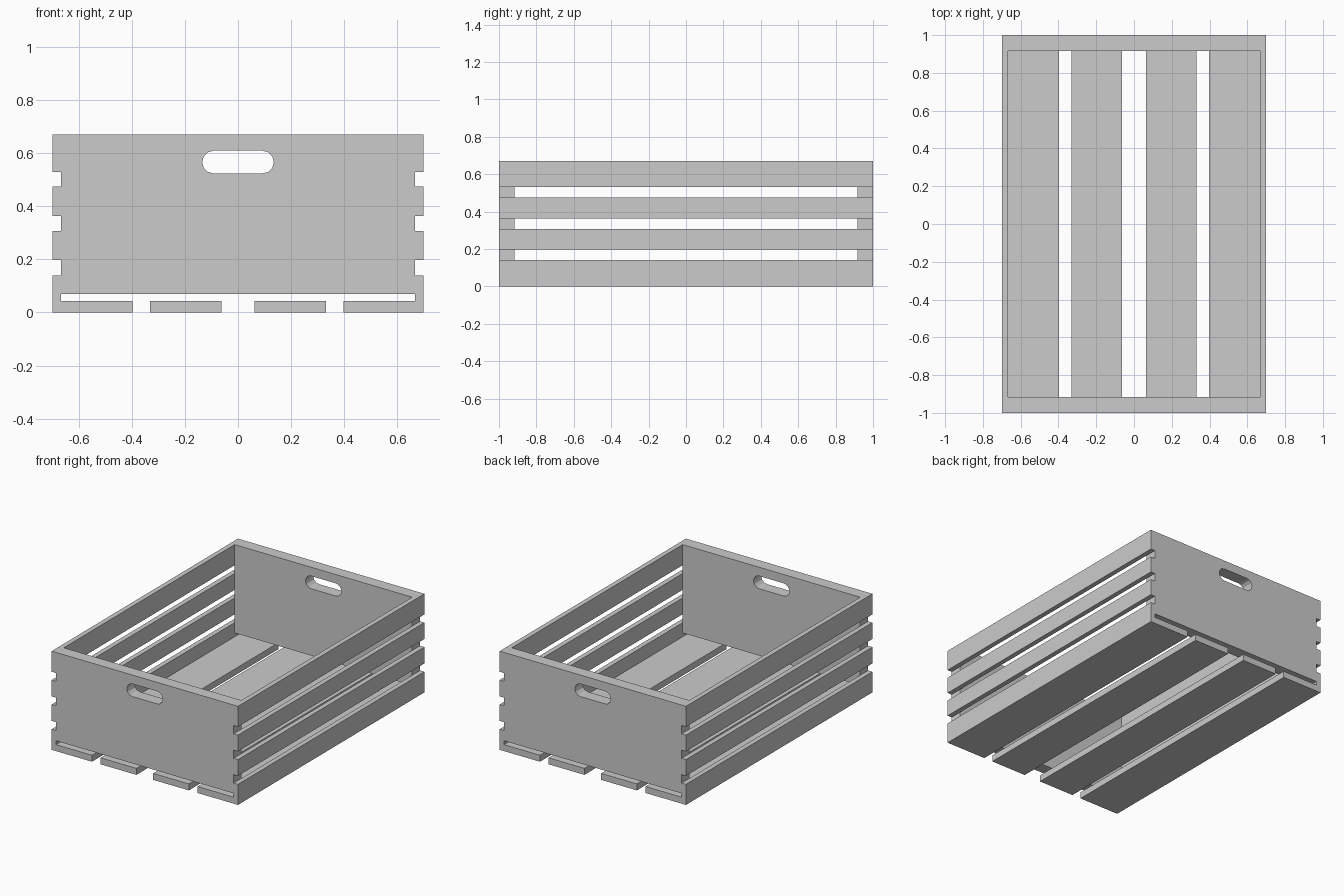
import bpy, bmesh
from math import sin, cos, pi

if "Cube" in bpy.data.objects:
    bpy.data.objects.remove(bpy.data.objects["Cube"])

W, L, T = 0.70, 1.0, 0.033      # half width, half length, side board thickness
INNER = W - T


def finish(bm, name):
    bmesh.ops.recalc_face_normals(bm, faces=bm.faces)
    me = bpy.data.meshes.new(name)
    bm.to_mesh(me)
    bm.free()
    ob = bpy.data.objects.new(name, me)
    bpy.context.collection.objects.link(ob)
    return ob


def board(name, x0, x1, y0, y1, z0, z1):
    bm = bmesh.new()
    bmesh.ops.create_cube(bm, size=1)
    for v in bm.verts:
        v.co.x = x0 + (v.co.x + 0.5) * (x1 - x0)
        v.co.y = y0 + (v.co.y + 0.5) * (y1 - y0)
        v.co.z = z0 + (v.co.z + 0.5) * (z1 - z0)
    return finish(bm, name)


def end_panel(name, y0, y1):
    outline = [(-INNER, 0.07), (INNER, 0.07), (INNER, 0.67), (-INNER, 0.67)]
    # rounded hand hole
    r, cx, cz, n = 0.043, 0.092, 0.567, 6
    hole = [(s * (cx + r * sin(pi * i / n)), cz + s * r * cos(pi * i / n))
            for s in (1, -1) for i in range(n + 1)]
    bm = bmesh.new()
    edges = []
    for loop in (outline, hole):
        vs = [bm.verts.new((x, y0, z)) for x, z in loop]
        edges += [bm.edges.new((vs[i - 1], vs[i])) for i in range(len(vs))]
    bmesh.ops.triangle_fill(bm, edges=edges, use_beauty=True)
    ext = bmesh.ops.extrude_face_region(bm, geom=bm.faces[:], use_keep_orig=True)
    moved = [g for g in ext["geom"] if isinstance(g, bmesh.types.BMVert)]
    bmesh.ops.translate(bm, verts=moved, vec=(0, y1 - y0, 0))
    return finish(bm, name)


# end panels with hand holes
end_panel("front_panel", -L, -0.917)
end_panel("back_panel", 0.917, L)

# long side slats
for i, (z0, z1) in enumerate([(0, 0.14), (0.197, 0.308), (0.363, 0.474), (0.53, 0.67)]):
    board(f"left_slat_{i}", -W, -INNER, -L, L, z0, z1)
    board(f"right_slat_{i}", INNER, W, -L, L, z0, z1)

# floor boards
for i, (x0, x1) in enumerate([(0.063, 0.331), (0.397, INNER)]):
    board(f"floor_board_right_{i}", x0, x1, -L, L, 0, 0.044)
    board(f"floor_board_left_{i}", -x1, -x0, -L, L, 0, 0.044)
